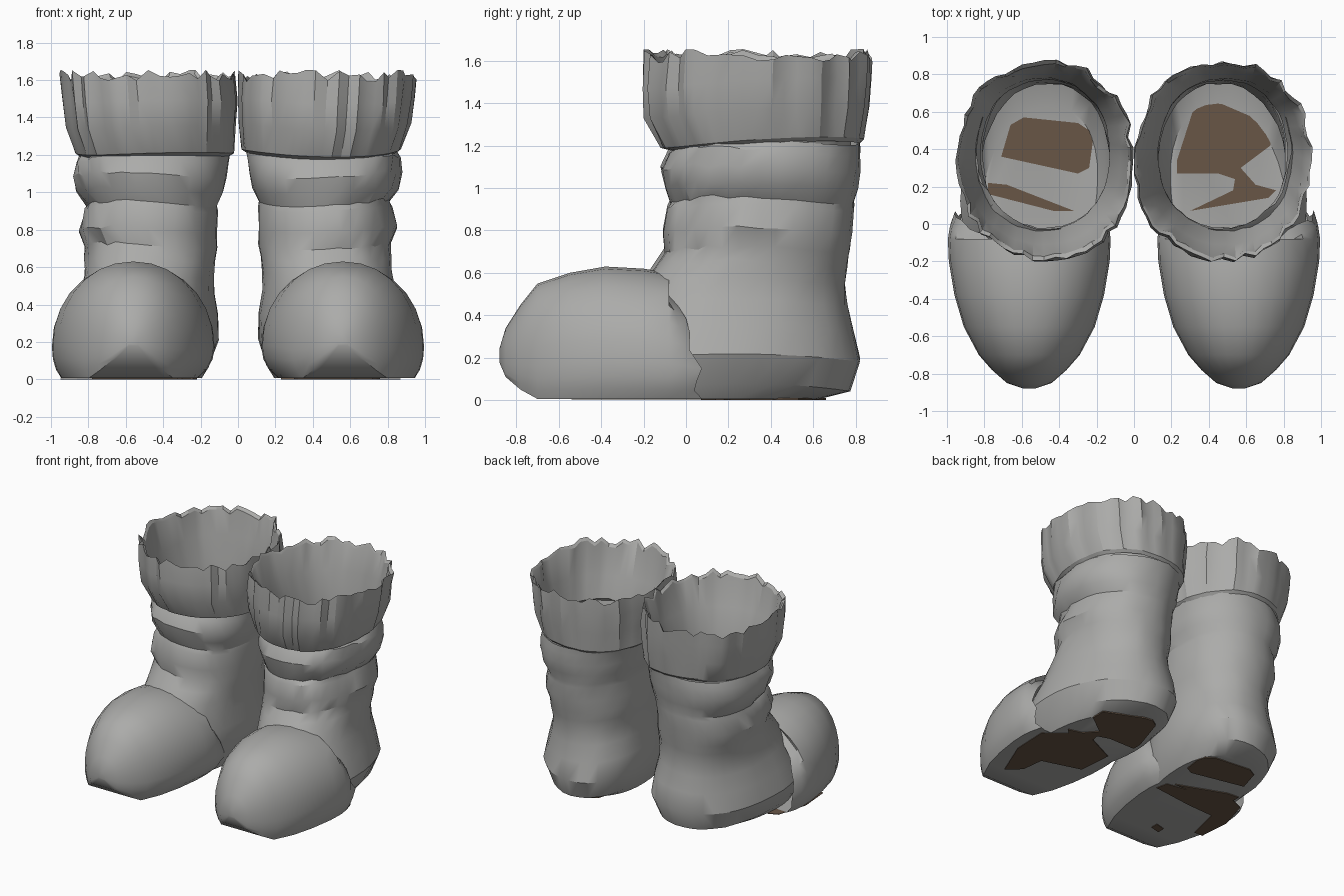
import bpy, bmesh, math, random

cube = bpy.data.objects.get("Cube")
if cube:
    bpy.data.objects.remove(cube, do_unlink=True)


def material(name, rgb):
    m = bpy.data.materials.new(name)
    m.use_nodes = True
    m.diffuse_color = (*rgb, 1)
    m.node_tree.nodes["Principled BSDF"].inputs["Base Color"].default_value = (*rgb, 1)
    return m


GREY = material("grey_felt", (0.41, 0.41, 0.40))
BROWN = material("brown_sole", (0.138, 0.093, 0.062))


def finish(bm, name, mat, smooth=None):
    bmesh.ops.recalc_face_normals(bm, faces=bm.faces)
    mesh = bpy.data.meshes.new(name)
    bm.to_mesh(mesh)
    bm.free()
    mesh.materials.append(mat)
    ob = bpy.data.objects.new(name, mesh)
    bpy.context.collection.objects.link(ob)
    if smooth:
        bpy.ops.object.select_all(action="DESELECT")
        ob.select_set(True)
        bpy.context.view_layer.objects.active = ob
        bpy.ops.object.shade_smooth_by_angle(angle=math.radians(smooth))


def loft(rings, cap_start=False):
    bm = bmesh.new()
    loops = [[bm.verts.new(p) for p in ring] for ring in rings]
    for a, b in zip(loops, loops[1:]):
        n = len(a)
        for i in range(n):
            j = (i + 1) % n
            bm.faces.new((a[i], a[j], b[j], b[i]))
    if cap_start:
        bm.faces.new(loops[0])
    return bm


def power(v, p):
    return math.copysign(abs(v) ** p, v)


def oval(x0, x1, y0, y1, a, grow=1.0):
    x = (x0 + x1) / 2 + (x1 - x0) / 2 * power(math.cos(a), 0.92) * grow
    y = (y0 + y1) / 2 + (y1 - y0) / 2 * power(math.sin(a), 0.92) * grow
    return x, y


# Rows: height, inner x, outer x, front y, back y, outward lean of the front
SHAFT = [
    (0.006, 0.20, 0.81, -0.34, 0.63, 0.06), (0.06, 0.16, 0.86, -0.35, 0.77, 0.06),
    (0.20, 0.11, 0.92, -0.34, 0.82, 0.07), (0.34, 0.11, 0.88, -0.30, 0.79, 0.05),
    (0.46, 0.13, 0.84, -0.26, 0.76, 0.03), (0.56, 0.13, 0.82, -0.21, 0.75, 0.02),
    (0.64, 0.12, 0.82, -0.15, 0.76, 0.01), (0.71, 0.11, 0.82, -0.10, 0.77, 0.0),
    (0.80, 0.11, 0.85, -0.11, 0.78, 0.0), (0.91, 0.11, 0.82, -0.09, 0.79, 0.0),
    (0.94, 0.11, 0.81, -0.07, 0.79, 0.0), (1.01, 0.08, 0.86, -0.10, 0.81, 0.0),
    (1.09, 0.06, 0.88, -0.12, 0.82, 0.0), (1.17, 0.05, 0.87, -0.08, 0.82, 0.0),
    (1.22, 0.04, 0.84, -0.03, 0.82, 0.0)]
CUFF = [
    (1.20, 0.05, 0.84, -0.04, 0.82), (1.22, 0.02, 0.87, -0.12, 0.84),
    (1.36, 0.01, 0.92, -0.19, 0.86), (1.50, 0.00, 0.94, -0.20, 0.87),
    (1.62, 0.01, 0.95, -0.19, 0.87), (1.60, 0.025, 0.935, -0.17, 0.855),
    (1.40, 0.07, 0.90, -0.11, 0.82), (1.22, 0.13, 0.85, -0.03, 0.78),
    (1.05, 0.13, 0.82, -0.02, 0.77)]
# Rows: y, half width, bottom, top
TOE = [
    (-0.88, 0.03, 0.18, 0.24), (-0.85, 0.12, 0.11, 0.34),
    (-0.78, 0.20, 0.05, 0.45), (-0.70, 0.27, 0.006, 0.55),
    (-0.55, 0.35, 0.006, 0.60), (-0.38, 0.40, 0.006, 0.63),
    (-0.20, 0.43, 0.006, 0.62), (-0.08, 0.435, 0.006, 0.60),
    (0.00, 0.425, 0.006, 0.57), (0.06, 0.40, 0.006, 0.52)]


def make_shaft(s, side, rng):
    n, rings = 36, []
    phase = rng.uniform(0, 6)
    for z, *box, lean in SHAFT:
        ring = []
        loose = 0 if z < 0.05 else 1
        for i in range(n):
            a = math.tau * i / n
            # Deeper crumpling on the outer front corner
            crumple = loose * max(0, math.cos(a + 0.6)) ** 4 * (z > 0.6)
            g = 1 + loose * rng.uniform(-0.01, 0.01) + crumple * rng.uniform(-0.035, 0.035)
            x, y = oval(*box, a, g)
            dz = loose * 0.018 * math.sin(2 * a + phase + z) + crumple * rng.uniform(-0.015, 0.015)
            ring.append((s * (x - lean * math.sin(a)), y, z + dz))
        rings.append(ring)
    finish(loft(rings, cap_start=True), side + "_boot_shaft", GREY, 32)


def make_cuff(s, side, rng):
    n, rings = 56, []
    pleats = [rng.uniform(-0.045, 0.025) for _ in range(n)]
    jags = [rng.uniform(-0.03, 0.035) for _ in range(n)]
    for k, (z, *box) in enumerate(CUFF):
        ring = []
        for i in range(n):
            a = math.tau * i / n
            depth = 1 if 2 <= k <= 5 else 0.3
            g = 1 + depth * (pleats[i] + rng.uniform(-0.01, 0.01))
            x, y = oval(*box, a, g)
            # The lower hem hangs a little deeper at the front
            dz = jags[i] if k in (4, 5) else 0.012 * math.sin(2 * a + s) + 0.02 * math.sin(a)
            ring.append((s * max(x, 0.0), y, z + dz))
        rings.append(ring)
    finish(loft(rings), side + "_boot_cuff", GREY, 28)


def make_toe(s, side, rng):
    n, rings = 28, []
    for k, (y, w, low, top) in enumerate(TOE):
        mid = low + (top - low) * 0.28
        ring = []
        for i in range(n):
            a = math.tau * i / n
            c, v = math.cos(a), math.sin(a)
            drop = (top - mid) if v > 0 else (mid - low) * 1.6
            z = max(low, mid + drop * power(v, 0.95))
            # The outer side drops straight to the ground
            bulge = 0.5 if c > 0 and v < 0 else 0.95
            back = k >= len(TOE) - 2
            dy = rng.uniform(-0.02, 0.02) - 0.12 * max(v, 0) if back else 0
            ring.append((s * (0.56 + w * power(c, bulge)), y + dy, z))
        rings.append(ring)
    finish(loft(rings, cap_start=True), side + "_boot_toe", GREY, 40)


def make_patch(name, outline, thickness):
    bm = bmesh.new()
    face = bm.faces.new([bm.verts.new((x, y, 0)) for x, y in outline])
    lifted = bmesh.ops.extrude_face_region(bm, geom=[face])["geom"]
    tops = [e for e in lifted if isinstance(e, bmesh.types.BMVert)]
    bmesh.ops.translate(bm, verts=tops, vec=(0, 0, thickness))
    finish(bm, name, BROWN)


for s, side, seed in ((1, "left", 4), (-1, "right", 9)):
    rng = random.Random(seed)
    make_shaft(s, side, rng)
    make_cuff(s, side, rng)
    make_toe(s, side, rng)

# Worn patches that show through inside the boots
THROUGH, UNDER = 0.0095, 0.004
make_patch("right_heel_patch", [(-0.71, 0.36), (-0.66, 0.53), (-0.59, 0.57), (-0.30, 0.54), (-0.24, 0.50),
                                (-0.22, 0.44), (-0.24, 0.30), (-0.30, 0.27)], THROUGH)
make_patch("right_inner_strip", [(-0.78, 0.22), (-0.68, 0.21), (-0.32, 0.07),
                                 (-0.43, 0.07), (-0.78, 0.16)], THROUGH)
make_patch("left_heel_patch", [(0.23, 0.34), (0.32, 0.62), (0.38, 0.66), (0.45, 0.65), (0.73, 0.53),
                               (0.73, 0.42), (0.57, 0.30), (0.65, 0.21), (0.76, 0.18), (0.72, 0.14),
                               (0.30, 0.07), (0.53, 0.18), (0.54, 0.24), (0.45, 0.27), (0.23, 0.27)], THROUGH)
# Worn patches that show only underneath
make_patch("right_ball_patch", [(-0.78, 0.16), (-0.43, 0.07), (-0.27, 0.04), (-0.25, -0.05),
                                (-0.58, -0.09), (-0.80, -0.10), (-0.86, -0.36), (-0.93, -0.36),
                                (-0.95, -0.12), (-0.88, 0.12)], UNDER)
make_patch("right_tip_patch", [(-0.58, -0.50), (-0.58, -0.44), (-0.66, -0.46), (-0.66, -0.52)], UNDER)
make_patch("left_ball_patch", [(0.30, 0.07), (0.72, 0.14), (0.87, 0.02), (0.86, -0.25),
                               (0.74, -0.54), (0.64, -0.45), (0.62, -0.28), (0.32, -0.19)], UNDER)
